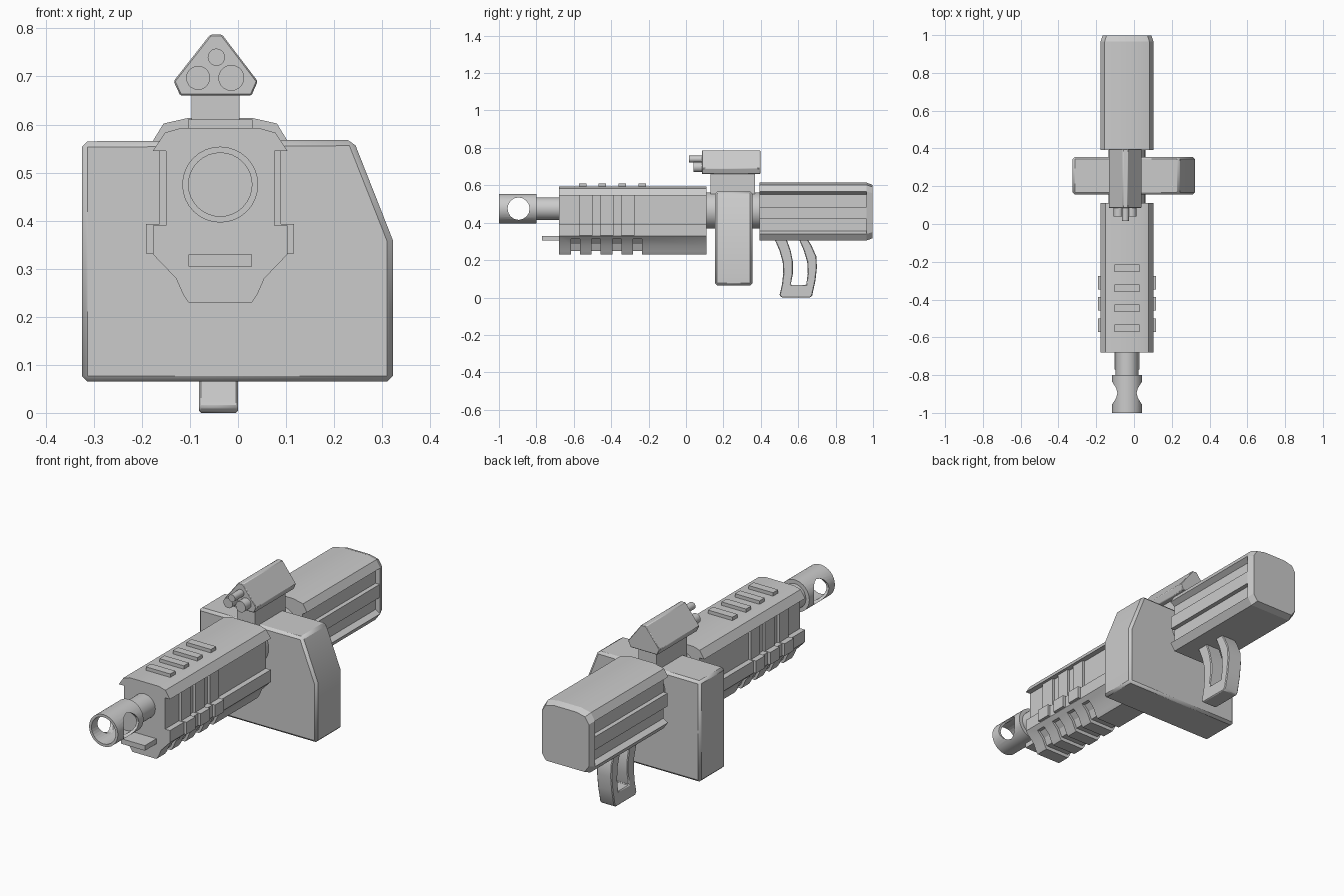
import bpy, bmesh, math
from mathutils import Matrix, Vector

if "Cube" in bpy.data.objects:
    bpy.data.objects.remove(bpy.data.objects["Cube"])

CX = -0.037  # gun centre line


def finish(name, bm, bevel=0):
    bmesh.ops.recalc_face_normals(bm, faces=bm.faces)
    me = bpy.data.meshes.new(name)
    bm.to_mesh(me)
    bm.free()
    ob = bpy.data.objects.new(name, me)
    bpy.context.collection.objects.link(ob)
    if bevel:
        m = ob.modifiers.new("Bevel", 'BEVEL')
        m.width = bevel
        m.segments = 1
    return ob


def prism(name, pts, a, b, axis='Y', bevel=0, end=1.0):
    """Extrude a profile: (x, z) along Y or (y, z) along X; 'end' scales the far section."""
    bm = bmesh.new()
    cu = (min(p[0] for p in pts) + max(p[0] for p in pts)) / 2
    cv = (min(p[1] for p in pts) + max(p[1] for p in pts)) / 2
    rings = []
    for d, s in ((a, 1.0), (b, end)):
        ring = []
        for u, v in pts:
            u, v = cu + (u - cu) * s, cv + (v - cv) * s
            ring.append(bm.verts.new((u, d, v) if axis == 'Y' else (d, u, v)))
        rings.append(ring)
        bm.faces.new(ring)
    n = len(pts)
    for i in range(n):
        j = (i + 1) % n
        bm.faces.new((rings[0][i], rings[0][j], rings[1][j], rings[1][i]))
    return finish(name, bm, bevel)


def mirror(half):
    """Half profile (offset, z) from top to bottom -> full profile about the gun line."""
    return [(CX + x, z) for x, z in half] + [(CX - x, z) for x, z in reversed(half)]


def box(name, x0, x1, y0, y1, z0, z1, bevel=0):
    return prism(name, [(x0, z0), (x1, z0), (x1, z1), (x0, z1)], y0, y1, 'Y', bevel)


def cylinder(name, x, z, r, y0, y1, seg=32):
    ring = [(x + r * math.cos(2 * math.pi * i / seg), z + r * math.sin(2 * math.pi * i / seg))
            for i in range(seg)]
    return prism(name, ring, y0, y1)


def cut(ob, cutter):
    m = ob.modifiers.new("Cut", 'BOOLEAN')
    m.operation = 'DIFFERENCE'
    m.solver = 'EXACT'
    m.object = cutter
    cutter.hide_render = True
    cutter.hide_viewport = True
    cutter.display_type = 'WIRE'


# Front handguard with recessed sides
handguard = prism("handguard", mirror([
    (0.08, 0.593), (0.115, 0.583), (0.14, 0.545), (0.113, 0.545), (0.113, 0.39),
    (0.14, 0.39), (0.14, 0.33), (0.092, 0.28), (0.077, 0.246), (0.066, 0.23)]), -0.68, 0.11)

# Grooves wrapping the underside, ribs on the top and sides
groove = mirror([(0.106, 0.312), (0.08, 0.286), (0.064, 0.248)])
groove = [(CX + 0.2, 0.312)] + groove + [(CX - 0.2, 0.312), (CX - 0.2, 0.2), (CX + 0.2, 0.2)]
for i, y in enumerate((-0.59, -0.48, -0.37, -0.26)):
    cut(handguard, prism(f"groove_cutter_{i}", groove, y - 0.024, y + 0.024))
for i in range(4):
    y = -0.553 + i * 0.106
    box(f"top_rib_{i}", CX - 0.067, CX + 0.067, y - 0.02, y + 0.02, 0.58, 0.61)
for i in range(3):
    y = -0.535 + i * 0.112
    for side, s in (("left", -1), ("right", 1)):
        box(f"side_rib_{side}_{i}", CX + s * 0.10, CX + s * 0.126, y - 0.036, y + 0.036, 0.38, 0.547)
        box(f"side_block_{side}_{i}", CX + s * 0.12, CX + s * 0.154, y - 0.036, y + 0.036, 0.332, 0.393)

# Front tab
box("front_tab", CX - 0.066, CX + 0.066, -0.77, -0.66, 0.305, 0.33)

# Barrel and hollow muzzle with a cross hole
ZB = 0.475
cylinder("barrel", CX, ZB, 0.06, -0.815, -0.66)
muzzle = cylinder("muzzle", CX, ZB, 0.079, -1.0, -0.80)
cut(muzzle, cylinder("bore_cutter", CX, ZB, 0.066, -1.1, -0.825))
hole = [(-0.895 + 0.059 * math.cos(math.radians(22.5 * i)), ZB + 0.06 * math.sin(math.radians(22.5 * i)))
        for i in range(16)]
cut(muzzle, prism("cross_hole_cutter", hole, -0.3, 0.3, 'X'))

# Receiver tube joining the front and rear halves
cylinder("receiver_tube", CX, 0.465, 0.097, 0.05, 0.45)

# Magazine box
prism("magazine_box", [(-0.325, 0.065), (0.322, 0.065), (0.322, 0.36), (0.24, 0.568), (-0.325, 0.565)],
      0.155, 0.355, 'Y', 0.012)

# Rear stock: grooved body and convex end cap
top = [(0.065, 0.614), (0.118, 0.602), (0.14, 0.566)]
low = [(0.14, 0.34), (0.115, 0.305)]
prism("stock", mirror(top + [(0.115, 0.55), (0.115, 0.485), (0.137, 0.485), (0.137, 0.42),
                             (0.115, 0.42), (0.115, 0.355)] + low), 0.393, 0.966)
prism("stock_end_cap", mirror(top + low), 0.966, 0.998, end=0.92)

# Open curved grip, profile in (y, z)
prism("grip", [(0.47, 0.32), (0.50, 0.25), (0.517, 0.19), (0.52, 0.13), (0.513, 0.07), (0.50, 0.012),
               (0.512, 0.0), (0.665, 0.0), (0.675, 0.012), (0.692, 0.09), (0.70, 0.16), (0.697, 0.22),
               (0.67, 0.28), (0.645, 0.32), (0.60, 0.32), (0.63, 0.25), (0.648, 0.19), (0.651, 0.13),
               (0.643, 0.068), (0.56, 0.068), (0.572, 0.13), (0.572, 0.19), (0.56, 0.25), (0.535, 0.32)],
      -0.081, 0.0, 'X', 0.004)

# Sight: neck, peaked housing and three lenses
box("sight_neck", -0.097, 0.003, 0.13, 0.368, 0.54, 0.67)
prism("sight_housing", [(-0.058, 0.787), (-0.033, 0.787), (0.041, 0.69), (0.028, 0.66),
                        (-0.12, 0.66), (-0.134, 0.69)], 0.085, 0.397, 'Y', 0.003)
for name, x, z, r, y in (("left", -0.083, 0.697, 0.025, 0.04), ("right", -0.014, 0.697, 0.027, 0.04),
                         ("top", -0.045, 0.74, 0.018, 0.015)):
    cylinder(f"sight_lens_{name}", x, z, r, y, 0.1, 20)

# Smooth the round parts, keep hard edges
bpy.ops.object.select_all(action='DESELECT')
for ob in bpy.data.objects:
    if not ob.hide_render:
        ob.select_set(True)
        bpy.context.view_layer.objects.active = ob
bpy.ops.object.shade_smooth_by_angle(angle=math.radians(28))
